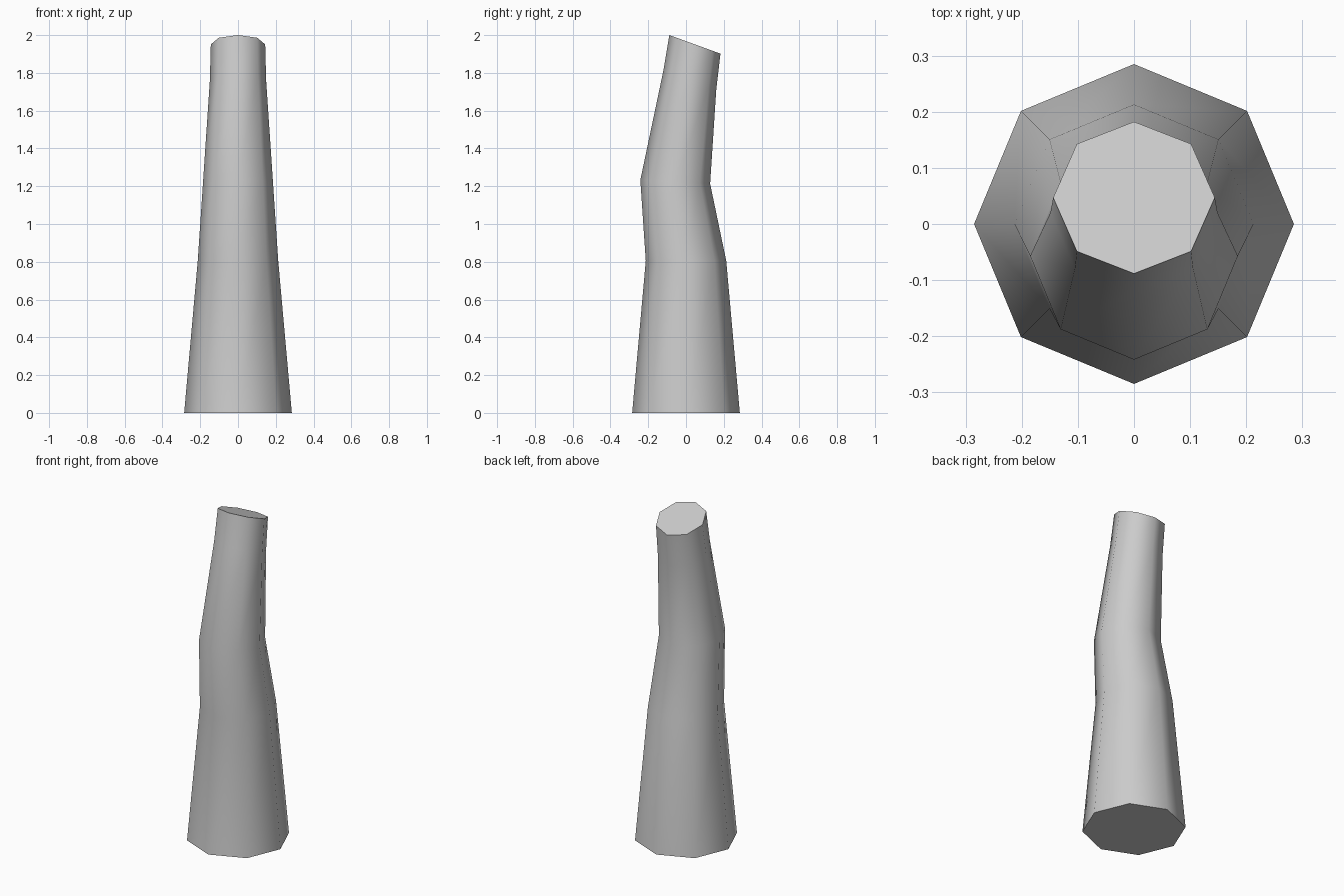
import bpy, bmesh, math

if "Cube" in bpy.data.objects:
    bpy.data.objects.remove(bpy.data.objects["Cube"])

SIDES = 8
# ring: centre y, centre z, radius, tilt in degrees (front edge raised)
RINGS = [
    (0.0, 0.0, 0.285, 0),
    (0.0, 0.805, 0.213, 0),
    (-0.057, 1.223, 0.185, 3),
    (0.020, 1.76, 0.149, 20),
    (0.047, 1.951, 0.144, 20),
]

bm = bmesh.new()

# Octagonal cross-sections along the bent trunk
loops = []
for cy, cz, r, tilt in RINGS:
    t = math.radians(tilt)
    loop = []
    for i in range(SIDES):
        a = math.tau * i / SIDES
        s = r * math.sin(a)
        loop.append(bm.verts.new((r * math.cos(a), cy + s * math.cos(t), cz - s * math.sin(t))))
    loops.append(loop)

# Smooth sides
for low, high in zip(loops, loops[1:]):
    for i in range(SIDES):
        j = (i + 1) % SIDES
        bm.faces.new((low[i], low[j], high[j], high[i])).smooth = True

# Flat end caps with sharp rims
for cap in (bm.faces.new(loops[0][::-1]), bm.faces.new(loops[-1])):
    for e in cap.edges:
        e.smooth = False

mesh = bpy.data.meshes.new("trunk")
bm.to_mesh(mesh)
bm.free()
bpy.context.collection.objects.link(bpy.data.objects.new("trunk", mesh))
